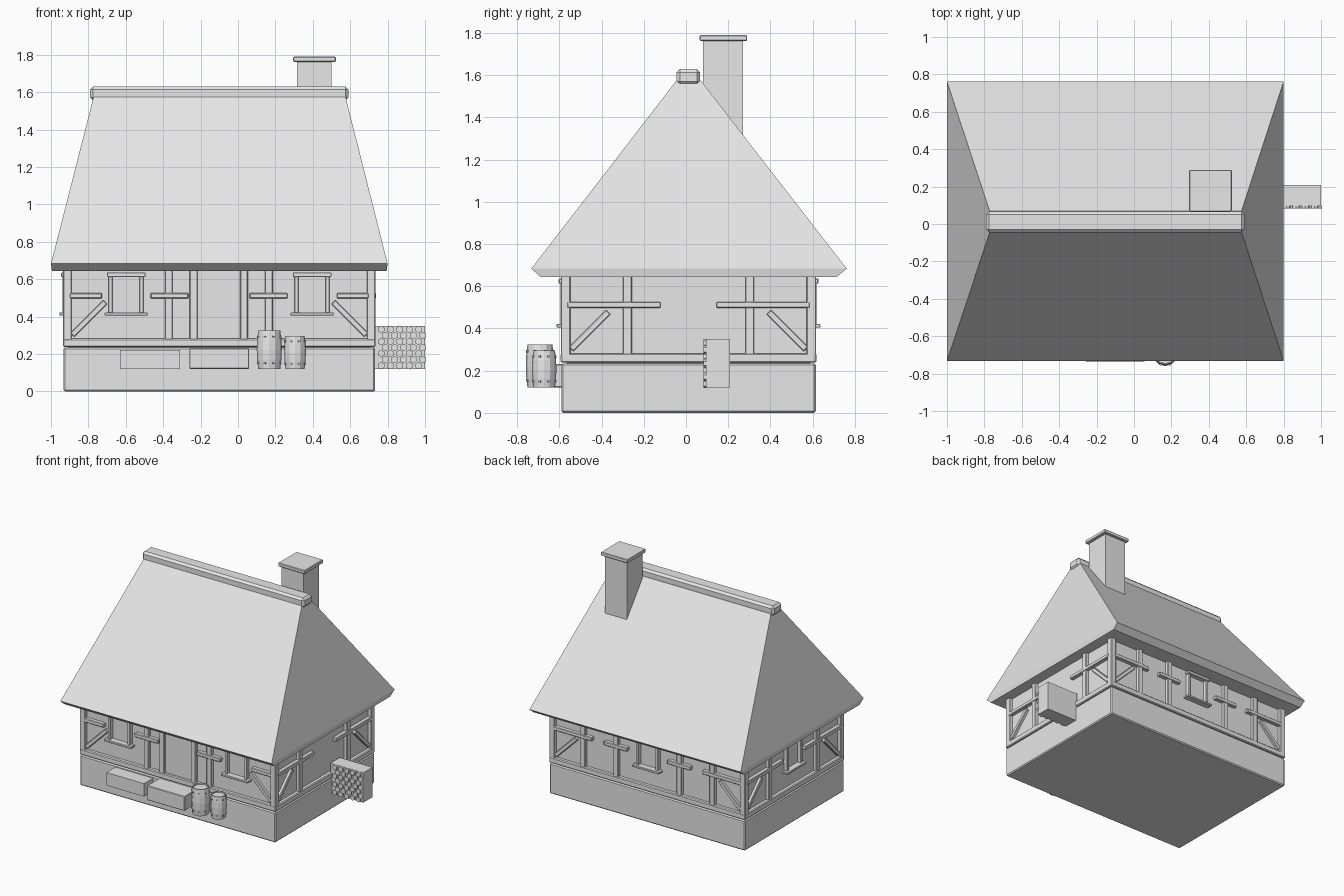
import bpy, bmesh, math
from mathutils import Matrix, Vector

cube = bpy.data.objects.get("Cube")
if cube:
    bpy.data.objects.remove(cube)

clay = bpy.data.materials.new("pale_grey")
clay.use_nodes = True
clay.diffuse_color = (0.8, 0.8, 0.8, 1)
clay.node_tree.nodes["Principled BSDF"].inputs["Base Color"].default_value = (0.8, 0.8, 0.8, 1)

CX, CY = -0.10, 0.012        # house centre
HX, HY = 0.833, 0.603        # half sizes of the plinth
INSET = 0.025                # plaster sits behind the timbers


def finish(name, bm, matrix=None, bevel=0):
    bmesh.ops.recalc_face_normals(bm, faces=bm.faces[:])
    mesh = bpy.data.meshes.new(name)
    bm.to_mesh(mesh)
    bm.free()
    mesh.materials.append(clay)
    obj = bpy.data.objects.new(name, mesh)
    bpy.context.collection.objects.link(obj)
    if matrix:
        obj.matrix_world = matrix
    if bevel:
        mod = obj.modifiers.new("soft_edges", "BEVEL")
        mod.width = bevel
        mod.segments = 1
    return obj


def add_box(bm, lo, hi, tilt=0):
    lo, hi = Vector(lo), Vector(hi)
    m = (Matrix.Translation((lo + hi) / 2) @ Matrix.Rotation(tilt, 4, "Y")
         @ Matrix.Diagonal((*(hi - lo), 1)))
    bmesh.ops.create_cube(bm, size=1, matrix=m)


def box(name, lo, hi, bevel=0):
    bm = bmesh.new()
    add_box(bm, lo, hi)
    return finish(name, bm, bevel=bevel)


# Plinth, plaster walls and sill beam
box("stone_plinth", (CX - HX, CY - HY, 0), (CX + HX, CY + HY, 0.235), 0.008)
box("sill_beam", (CX - HX - 0.003, CY - HY - 0.003, 0.238),
    (CX + HX + 0.003, CY + HY + 0.003, 0.282), 0.006)
box("plaster_walls", (CX - HX + INSET, CY - HY + INSET, 0.23),
    (CX + HX - INSET, CY + HY - INSET, 0.66))


# Timber framing of one wall, laid out along u and standing out towards -y
def framed_wall(name, angle, depth, half, posts, rails, windows, braces=True):
    place = Matrix.Translation((CX, CY, 0)) @ Matrix.Rotation(angle, 4, "Z")
    back = -depth + INSET + 0.01
    bm = bmesh.new()
    for u in posts:
        add_box(bm, (u - 0.021, -depth, 0.27), (u + 0.021, back, 0.655))
    for u0, u1 in rails:
        add_box(bm, (u0, -depth - 0.004, 0.497), (u1, back, 0.526))
    if braces:
        for side in (-1, 1):
            u = side * (half - 0.135)
            add_box(bm, (u - 0.125, -depth + 0.004, 0.375),
                    (u + 0.125, back, 0.405), side * math.radians(45))
    finish(name + "_timbers", bm, place, 0.004)

    for i, u in enumerate(windows):
        bm = bmesh.new()
        for side in (-1, 1):
            c = u + side * 0.083
            add_box(bm, (c - 0.011, -depth - 0.004, 0.42), (c + 0.011, back, 0.615))
        add_box(bm, (u - 0.103, -depth - 0.012, 0.612), (u + 0.103, back, 0.636))
        add_box(bm, (u - 0.115, -depth - 0.022, 0.405), (u + 0.115, back, 0.422))
        finish(f"{name}_window_frame_{i + 1}", bm, place, 0.003)


front_posts = [-0.27, -0.137, 0.132, 0.265]
framed_wall("front", 0, HY, HX, front_posts,
            [(-0.80, -0.628), (-0.367, -0.165), (0.162, 0.365), (0.628, 0.80)],
            [-0.498, 0.496])
framed_wall("back", math.pi, HY, HX, [-0.55, -0.27, 0.27, 0.55],
            [(-0.80, -0.47), (-0.37, -0.17), (0.17, 0.37), (0.47, 0.80)], [0])
end_rails = [(-0.575, -0.132), (0.132, 0.575)]
framed_wall("left", math.pi / 2, HX, HY, [-0.29, 0.29], end_rails, [])
framed_wall("right", -math.pi / 2, HX, HY, [-0.29, 0.29], end_rails, [0])

# Corner posts
for sx in (-1, 1):
    for sy in (-1, 1):
        x, y = CX + sx * (HX - 0.021), CY + sy * (HY - 0.021)
        box("corner_post", (x - 0.023, y - 0.023, 0.27), (x + 0.023, y + 0.023, 0.655), 0.004)

# Front door
box("door", (-0.215, CY - HY + 0.018, 0.28), (0.018, CY - HY + 0.04, 0.65))

# Thatched roof: stacked rectangles for underside, eaves and ridge
bm = bmesh.new()
rings = []
for x0, x1, y0, y1, z in [(-0.995, 0.795, -0.69, 0.715, 0.645),
                          (-1.0, 0.8, -0.733, 0.762, 0.683),
                          (-0.772, 0.575, -0.045, 0.07, 1.575)]:
    rings.append([bm.verts.new((x, y, z)) for x, y in
                  ((x0, y0), (x1, y0), (x1, y1), (x0, y1))])
for low, high in zip(rings, rings[1:]):
    for i in range(4):
        j = (i + 1) % 4
        bm.faces.new((low[i], low[j], high[j], high[i]))
bm.faces.new(rings[0])
bm.faces.new(rings[-1])
finish("roof", bm)
box("ridge_cap", (-0.79, -0.045, 1.555), (0.59, 0.067, 1.63), 0.016)

# Chimney
box("chimney_stack", (0.315, 0.08, 1.1), (0.50, 0.27, 1.77))
box("chimney_cap", (0.295, 0.065, 1.762), (0.523, 0.29, 1.79), 0.004)

# Planter boxes by the front wall
box("planter_left", (-0.63, -0.70, 0.12), (-0.31, -0.58, 0.22))
box("planter_middle", (-0.26, -0.735, 0.12), (0.06, -0.58, 0.232), 0.004)


# Barrels with hoops and rivets
def barrel(name, x, y, r, z0, z1):
    h = z1 - z0
    sides = 12
    bm = bmesh.new()
    rows = [(0, 0.88), (0.25, 0.97), (0.5, 1), (0.75, 0.97), (1, 0.88),
            (1, 0.78), (0.95, 0.78)]
    loops = []
    for t, k in rows:
        loops.append([bm.verts.new((x + r * k * math.cos(i * math.tau / sides),
                                    y + r * k * math.sin(i * math.tau / sides),
                                    z0 + h * t)) for i in range(sides)])
    for low, high in zip(loops, loops[1:]):
        for i in range(sides):
            j = (i + 1) % sides
            bm.faces.new((low[i], low[j], high[j], high[i]))
    bm.faces.new(loops[0])
    bm.faces.new(loops[-1])
    finish(name, bm)
    bm = bmesh.new()
    for t in (0.16, 0.84):
        for i in range(8):
            a = (i + 0.5) * math.tau / 8
            m = Matrix.Translation((x + r * 0.96 * math.cos(a), y + r * 0.96 * math.sin(a),
                                    z0 + h * t)) @ Matrix.Rotation(a, 4, "Z")
            bmesh.ops.create_cube(bm, size=0.01, matrix=m)
    finish(name + "_rivets", bm)


barrel("large_barrel", 0.167, -0.692, 0.067, 0.12, 0.325)
barrel("small_barrel", 0.305, -0.672, 0.058, 0.12, 0.295)

# Firewood stack with hexagonal log ends
box("firewood_stack", (0.72, 0.095, 0.12), (1.0, 0.208, 0.35))
bm = bmesh.new()
for row in range(7):
    for col in range(5):
        x = 0.765 + col * 0.05 + (row % 2) * 0.022
        z = 0.138 + row * 0.0322
        if x < 0.99:
            m = Matrix.Translation((x, 0.09, z)) @ Matrix.Rotation(math.pi / 2, 4, "X")
            bmesh.ops.create_cone(bm, cap_ends=True, segments=6, radius1=0.02,
                                  radius2=0.02, depth=0.014, matrix=m)
finish("log_ends", bm)
